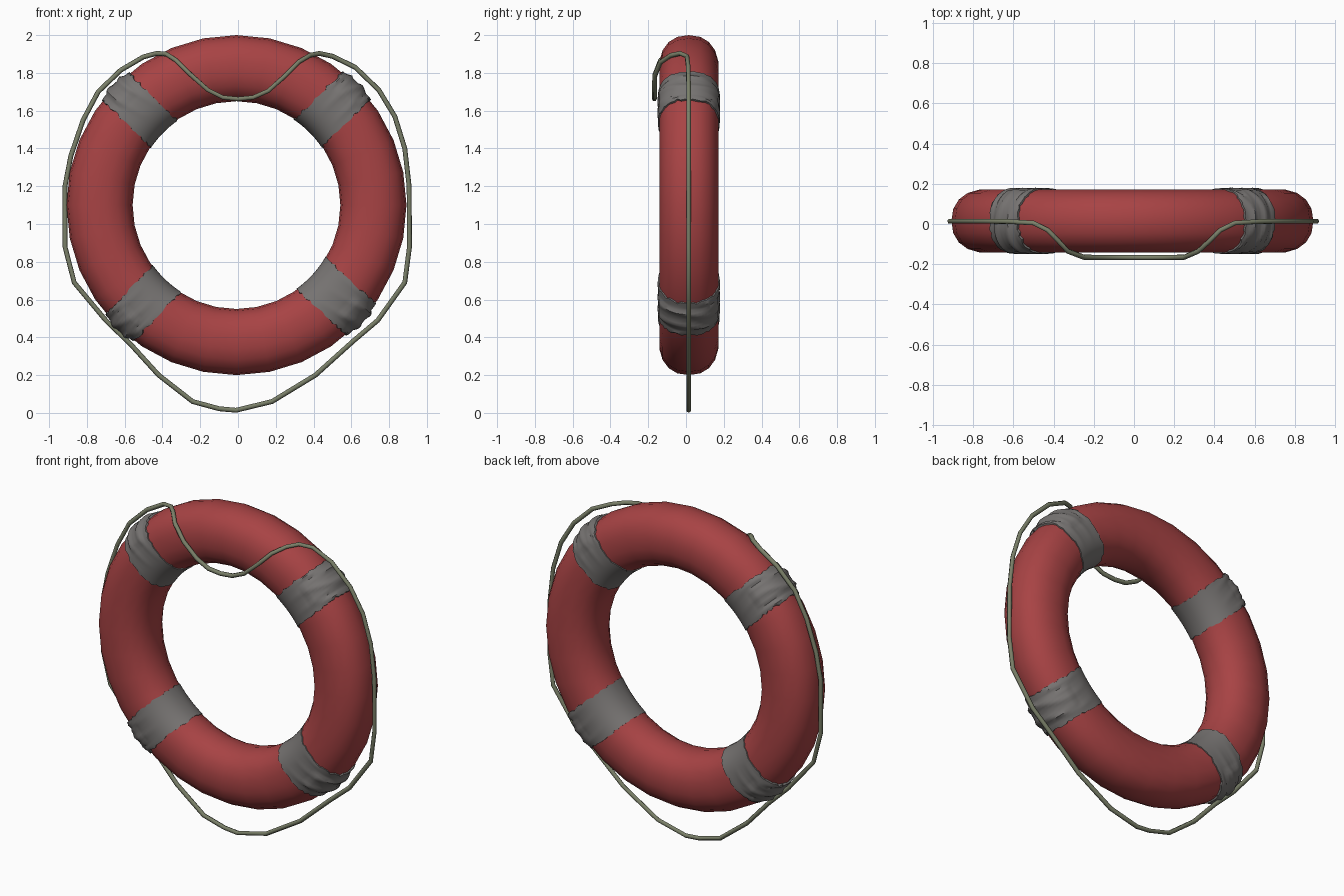
import bpy, math, random

if "Cube" in bpy.data.objects:
    bpy.data.objects.remove(bpy.data.objects["Cube"])

random.seed(4)
CX, CY, CZ = -0.008, 0.015, 1.1      # ring centre
R, A, B = 0.725, 0.175, 0.158        # ring radius, section half sizes (radial, depth)


def material(name, rgb):
    m = bpy.data.materials.new(name)
    m.diffuse_color = (*rgb, 1)
    m.use_nodes = True
    m.node_tree.nodes["Principled BSDF"].inputs["Base Color"].default_value = m.diffuse_color
    return m


RED = material("faded red", (0.39, 0.056, 0.058))
GREY = material("worn grey", (0.185, 0.175, 0.17))
ROPE = material("olive rope", (0.195, 0.215, 0.14))


def section(phi, grow=0.0):
    """Slightly squared oval cross-section: (radial, depth) offsets."""
    c, s = math.cos(phi), math.sin(phi)
    p = 2 / 2.25
    return ((A + grow) * math.copysign(abs(c) ** p, c),
            (B + grow) * math.copysign(abs(s) ** p, s))


def make_mesh(name, rows, closed, mat):
    """Skin a list of closed loops into one smooth object."""
    n, m = len(rows[0]), len(rows)
    verts = [v for row in rows for v in row]
    faces = [(i * n + j, ((i + 1) % m) * n + j,
              ((i + 1) % m) * n + (j + 1) % n, i * n + (j + 1) % n)
             for i in range(m if closed else m - 1) for j in range(n)]
    me = bpy.data.meshes.new(name)
    me.from_pydata(verts, [], faces)
    me.materials.append(mat)
    ob = bpy.data.objects.new(name, me)
    bpy.context.collection.objects.link(ob)
    bpy.context.view_layer.objects.active = ob
    ob.select_set(True)
    bpy.ops.object.mode_set(mode='EDIT')
    bpy.ops.mesh.select_all(action='SELECT')
    bpy.ops.mesh.normals_make_consistent(inside=False)
    bpy.ops.object.mode_set(mode='OBJECT')
    bpy.ops.object.shade_smooth_by_angle(angle=math.radians(40))
    ob.select_set(False)
    return ob


# Main float ring
SEG, SIDES = 32, 18
rows = []
for i in range(SEG):
    a = 2 * math.pi * i / SEG
    row = []
    for j in range(SIDES):
        dr, dy = section(2 * math.pi * j / SIDES)
        row.append((CX + (R + dr) * math.cos(a), CY + dy, CZ + (R + dr) * math.sin(a)))
    rows.append(row)
make_mesh("float_ring", rows, True, RED)


# Wrapped grey straps: parallel-sided sleeves with folds and a raised outer patch
def strap(name, degrees, half):
    a = math.radians(degrees)
    ux, uz = math.cos(a), math.sin(a)
    n, m = 56, 17
    shift = random.uniform(0, 6)
    ragged = [[random.uniform(-0.007, 0.007) for _ in range(n)] for _ in range(2)]
    steps = [-1.0] + [-1 + 2 * k / (m - 1) for k in range(m)] + [1.0]
    rows = []
    for k, f in enumerate(steps):
        row = []
        for j in range(n):
            phi = 2 * math.pi * j / n
            t = f * half
            if abs(f) == 1:
                t += ragged[0 if f < 0 else 1][j]
            outer = max(0.0, math.cos(phi) + 0.35) / 1.35
            grow = 0.005
            if abs(f) < 0.95:
                wave = math.sin(t * 75 + 2 * math.sin(phi * 2 + shift) + shift)
                grow += 0.009 * outer * max(0.0, wave)
                if abs(f) < 0.55 and math.cos(phi) > 0.35:
                    grow += 0.007
            if k in (0, len(steps) - 1):
                grow = -0.008           # tuck the ends into the ring
            dr, dy = section(phi, grow)
            rad = math.sqrt((R + dr) ** 2 - t * t)
            row.append((CX + ux * rad - uz * t, CY + dy, CZ + uz * rad + ux * t))
        rows.append(row)
    make_mesh(name, rows, False, GREY)


for name, deg, half in (("strap_upper_right", 45, 0.103), ("strap_upper_left", 135.5, 0.1),
                        ("strap_lower_left", 226.5, 0.102), ("strap_lower_right", 317.5, 0.113)):
    strap(name, deg, half)

# Grab rope: closed loop, draped over the front at the top
path = [(0, -.167, 1.662), (-.08, -.167, 1.67), (-.16, -.167, 1.71), (-.25, -.165, 1.79),
        (-.33, -.135, 1.868), (-.38, -.08, 1.9), (-.43, -.03, 1.903), (-.5, .005, 1.885),
        (-.62, .012, 1.815), (-.74, .014, 1.70), (-.82, .014, 1.55), (-.885, .014, 1.36),
        (-.916, .014, 1.2), (-.916, .014, .88), (-.867, .014, .69), (-.70, .014, .49),
        (-.57, .014, .365), (-.42, .014, .2), (-.24, .014, .06), (-.1, .014, .022),
        (-.01, .014, .014), (.18, .014, .06), (.41, .014, .2), (.61, .014, .38),
        (.74, .014, .49), (.883, .014, .69), (.908, .014, .88), (.906, .014, 1.2),
        (.883, .014, 1.4), (.83, .014, 1.57), (.745, .014, 1.71), (.62, .012, 1.83),
        (.5, .005, 1.888), (.43, -.03, 1.903), (.38, -.08, 1.893), (.32, -.135, 1.857),
        (.25, -.165, 1.785), (.16, -.167, 1.705), (.08, -.167, 1.67)]
cu = bpy.data.curves.new("grab_rope", 'CURVE')
cu.dimensions = '3D'
cu.bevel_depth = 0.013
cu.bevel_resolution = 1
sp = cu.splines.new('POLY')
sp.points.add(len(path) - 1)
for pt, co in zip(sp.points, path):
    pt.co = (*co, 1)
sp.use_cyclic_u = True
sp.use_smooth = True
cu.materials.append(ROPE)
rope = bpy.data.objects.new("grab_rope", cu)
bpy.context.collection.objects.link(rope)
